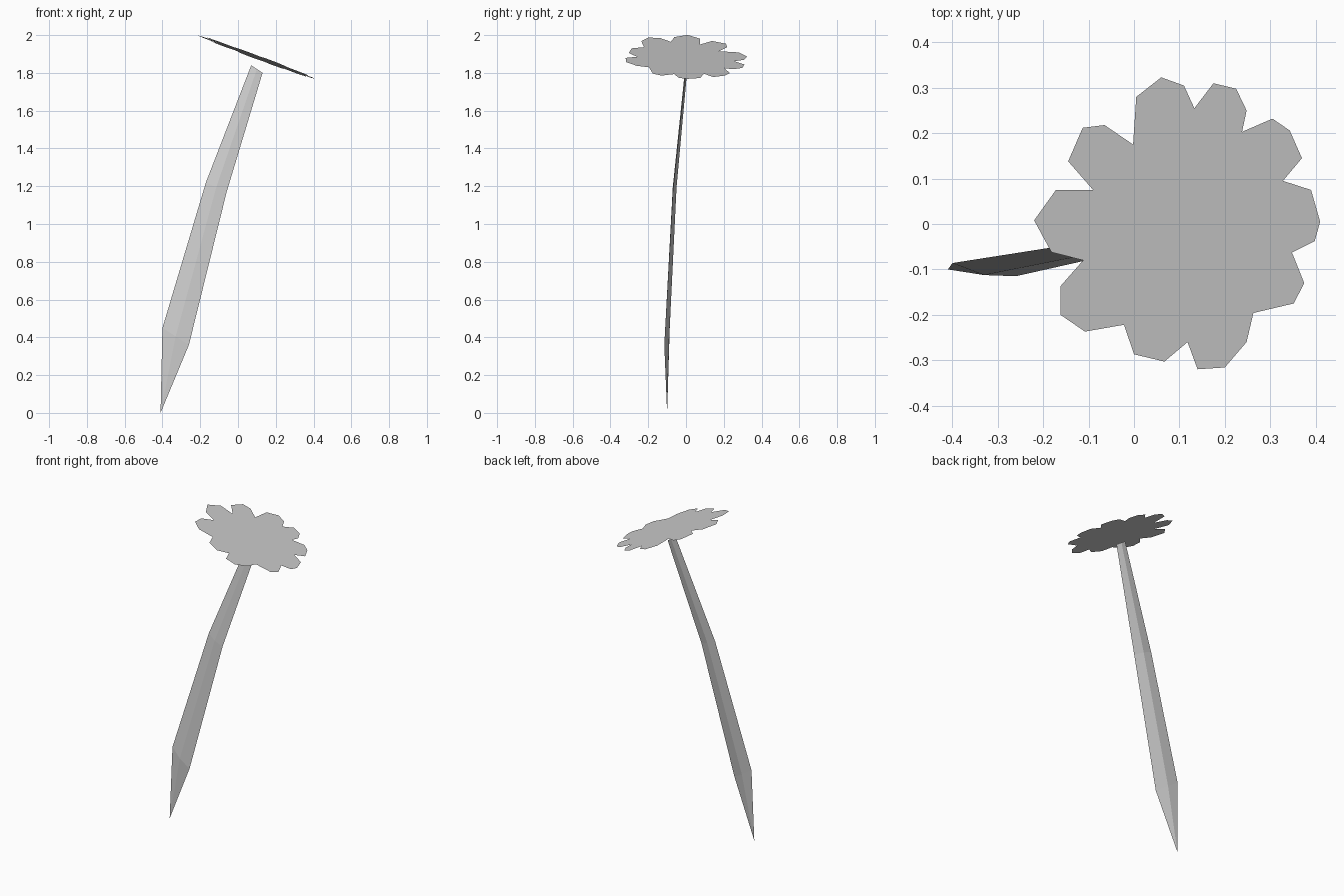
import bpy
import bmesh
from mathutils import Vector

cube = bpy.data.objects.get("Cube")
if cube:
    bpy.data.objects.remove(cube, do_unlink=True)

# One pale grey for the whole flower
grey = bpy.data.materials.new("pale_grey")
grey.use_nodes = True
colour = (0.6, 0.6, 0.6, 1)
grey.diffuse_color = colour
grey.node_tree.nodes["Principled BSDF"].inputs["Base Color"].default_value = colour


def add_object(name, bm):
    mesh = bpy.data.meshes.new(name)
    bm.to_mesh(mesh)
    bm.free()
    mesh.materials.append(grey)
    obj = bpy.data.objects.new(name, mesh)
    bpy.context.collection.objects.link(obj)
    return obj


# Flower head: a flat sheet, each row one petal ending in the notch after it
petals = [
    [(.005, .28), (.06, .323), (.11, .305), (.133, .255)],
    [(.175, .31), (.225, .298), (.248, .25), (.238, .203)],
    [(.305, .232), (.343, .206), (.37, .145), (.328, .095)],
    [(.39, .075), (.41, .005), (.398, -.038), (.348, -.063)],
    [(.375, -.13), (.352, -.175), (.263, -.196)],
    [(.248, -.26), (.2, -.316), (.14, -.32), (.118, -.26)],
    [(.067, -.303), (0, -.287), (-.022, -.222)],
    [(-.108, -.237), (-.162, -.2), (-.162, -.137), (-.112, -.08)],
    [(-.182, -.062), (-.22, .008), (-.172, .075), (-.09, .075)],
    [(-.145, .138), (-.113, .212), (-.065, .218), (-.002, .175)],
]


def head_height(x, y):
    """Height of the tilted plane the petals lie in."""
    return 1.92 - .37 * x - .035 * y


bm = bmesh.new()
outline = [bm.verts.new((x, y, head_height(x, y))) for petal in petals for x, y in petal]
face = bm.faces.new(outline)
face.normal_update()
if face.normal.z < 0:
    face.normal_flip()
bmesh.ops.triangulate(bm, faces=[face])
add_object("flower_head", bm)

# Stem: flat diamond sections given by left edge, right edge and half thickness
sections = [
    ((-.40, -.086, .45), (-.26, -.115, .36), .012),
    ((-.17, -.05, 1.22), (-.06, -.07, 1.17), .010),
    ((.07, .004, 1.84), (.13, -.002, 1.80), .006),
]
bm = bmesh.new()
rings = []
for left, right, half in sections:
    left, right = Vector(left), Vector(right)
    middle = (left + right) / 2
    ridge = Vector((0, half, 0))
    rings.append([bm.verts.new(p) for p in (left, middle - ridge, right, middle + ridge)])

tip = bm.verts.new((-.41, -.10, 0))
for i in range(4):
    j = (i + 1) % 4
    bm.faces.new((tip, rings[0][j], rings[0][i]))
    for low, high in zip(rings, rings[1:]):
        bm.faces.new((low[i], low[j], high[j], high[i]))
bm.faces.new(rings[-1])
bmesh.ops.recalc_face_normals(bm, faces=bm.faces)
add_object("stem", bm)
